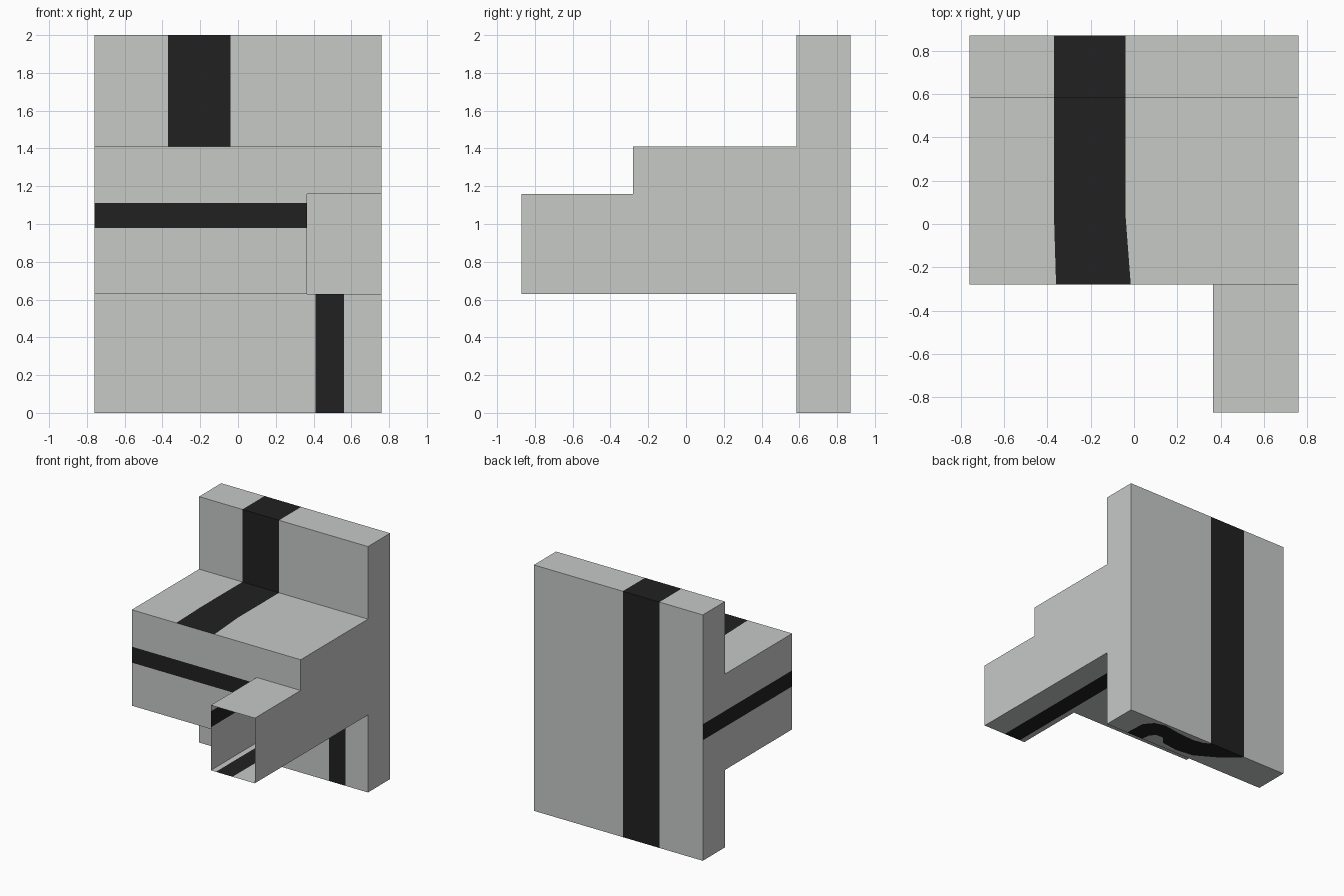
import bpy, bmesh
from mathutils import Vector

if "Cube" in bpy.data.objects:
    bpy.data.objects.remove(bpy.data.objects["Cube"])

# Two flat colours
def colour(name, v):
    m = bpy.data.materials.new(name)
    m.diffuse_color = (*v, 1)
    m.use_nodes = True
    m.node_tree.nodes["Principled BSDF"].inputs["Base Color"].default_value = m.diffuse_color
    return m

GREY = colour("light_grey", (0.57, 0.585, 0.575))
BLACK = colour("black", (0.015, 0.015, 0.015))

# Main dimensions
L, R, ARM = -0.76, 0.76, 0.365
Y0, Y1, Y2, Y3 = -0.87, -0.28, 0.585, 0.87
Z1, Z2, Z3, Z4 = 0.63, 1.16, 1.41, 2.0
# Stripe limits
BACK, BELT, UNDER = (-0.37, -0.04), (0.98, 1.11), (0.41, 0.56)


class Part:
    """Thin-walled part made of flat panels."""
    def __init__(self, name):
        self.name, self.bm = name, bmesh.new()

    def poly(self, pts, mat, axis, sign):
        f = self.bm.faces.new([self.bm.verts.new(p) for p in pts])
        f.material_index = mat
        f.normal_update()
        if f.normal[axis] * sign < 0:
            f.normal_flip()

    # Rectangle facing +/- axis; ranges a, b lie on the other two axes.
    # stripe = (0 or 1 for which range is split, (low, high))
    def panel(self, axis, sign, level, a, b, stripe=None):
        strips = [(a, b, 0)]
        if stripe:
            k, (lo, hi) = stripe
            full = (a, b)[k]
            strips = []
            for span, mat in (((full[0], lo), 0), ((lo, hi), 1), ((hi, full[1]), 0)):
                strips.append((span, b, mat) if k == 0 else (a, span, mat))
        for u, v, mat in strips:
            pts = []
            for p, q in ((u[0], v[0]), (u[1], v[0]), (u[1], v[1]), (u[0], v[1])):
                c = [p, q]
                c.insert(axis, level)
                pts.append(Vector(c))
            self.poly(pts, mat, axis, sign)

    def finish(self):
        bmesh.ops.remove_doubles(self.bm, verts=self.bm.verts, dist=1e-4)
        me = bpy.data.meshes.new(self.name)
        self.bm.to_mesh(me)
        self.bm.free()
        me.materials.append(GREY)
        me.materials.append(BLACK)
        bpy.context.collection.objects.link(bpy.data.objects.new(self.name, me))


# Tall back plate
p = Part("back_plate")
p.panel(1, 1, Y3, (L, R), (0, Z4), (0, BACK))
p.panel(1, -1, Y2, (L, R), (Z3, Z4), (0, BACK))
p.panel(1, -1, Y2, (L, R), (0, Z1), (0, UNDER))
p.panel(2, 1, Z4, (L, R), (Y2, Y3), (0, BACK))
p.panel(0, 1, R, (Y2, Y3), (0, Z4))
p.panel(0, -1, L, (Y2, Y3), (0, Z4), (1, BELT))
# Bottom edge: curved stripe joining the front stripe to the back stripe
outer = [(0.56, Y2), (0.55, 0.76), (0.49, 0.83), (0.40, 0.855), (0.25, 0.83),
         (0.10, 0.82), (0.0, 0.84), (-0.04, Y3)]
inner = [(0.41, Y2), (0.40, 0.66), (0.36, 0.70), (0.30, 0.70), (0.25, 0.64),
         (0.10, 0.62), (-0.05, 0.64), (-0.22, 0.74), (-0.37, Y3)]
flat = lambda pts: [(x, y, 0) for x, y in pts]
p.poly(flat(outer + inner[::-1]), 1, 2, -1)
p.poly(flat(outer + [(R, Y3), (R, Y2)]), 0, 2, -1)
p.poly(flat(inner + [(L, Y3), (L, Y2)]), 0, 2, -1)
p.finish()

# Wide middle block
p = Part("middle_block")
p.panel(1, -1, Y1, (L, ARM), (Z1, Z3), (1, BELT))
p.panel(1, -1, Y1, (ARM, R), (Z2, Z3))
p.panel(0, -1, L, (Y1, Y2), (Z1, Z3), (1, BELT))
p.panel(0, 1, R, (Y1, Y2), (Z1, Z3))
p.panel(2, -1, Z1, (L, R), (Y1, Y2), (0, UNDER))
# Top: straight stripe that leans slightly near the front
p.panel(2, 1, Z3, (L, R), (0.05, Y2), (0, BACK))
rear, front = (L, *BACK, R), (L, -0.36, -0.015, R)
for i in range(3):
    p.poly([(front[i], Y1, Z3), (front[i + 1], Y1, Z3),
            (rear[i + 1], 0.05, Z3), (rear[i], 0.05, Z3)], i % 2, 2, 1)
p.finish()

# Hollow front arm, open at its front end
p = Part("front_arm")
p.panel(0, -1, ARM, (Y0, Y1), (Z1, Z2), (1, BELT))
p.panel(0, 1, R, (Y0, Y1), (Z1, Z2))
p.panel(2, 1, Z2, (ARM, R), (Y0, Y1))
p.panel(2, -1, Z1, (ARM, R), (Y0, Y1), (0, UNDER))
p.finish()
